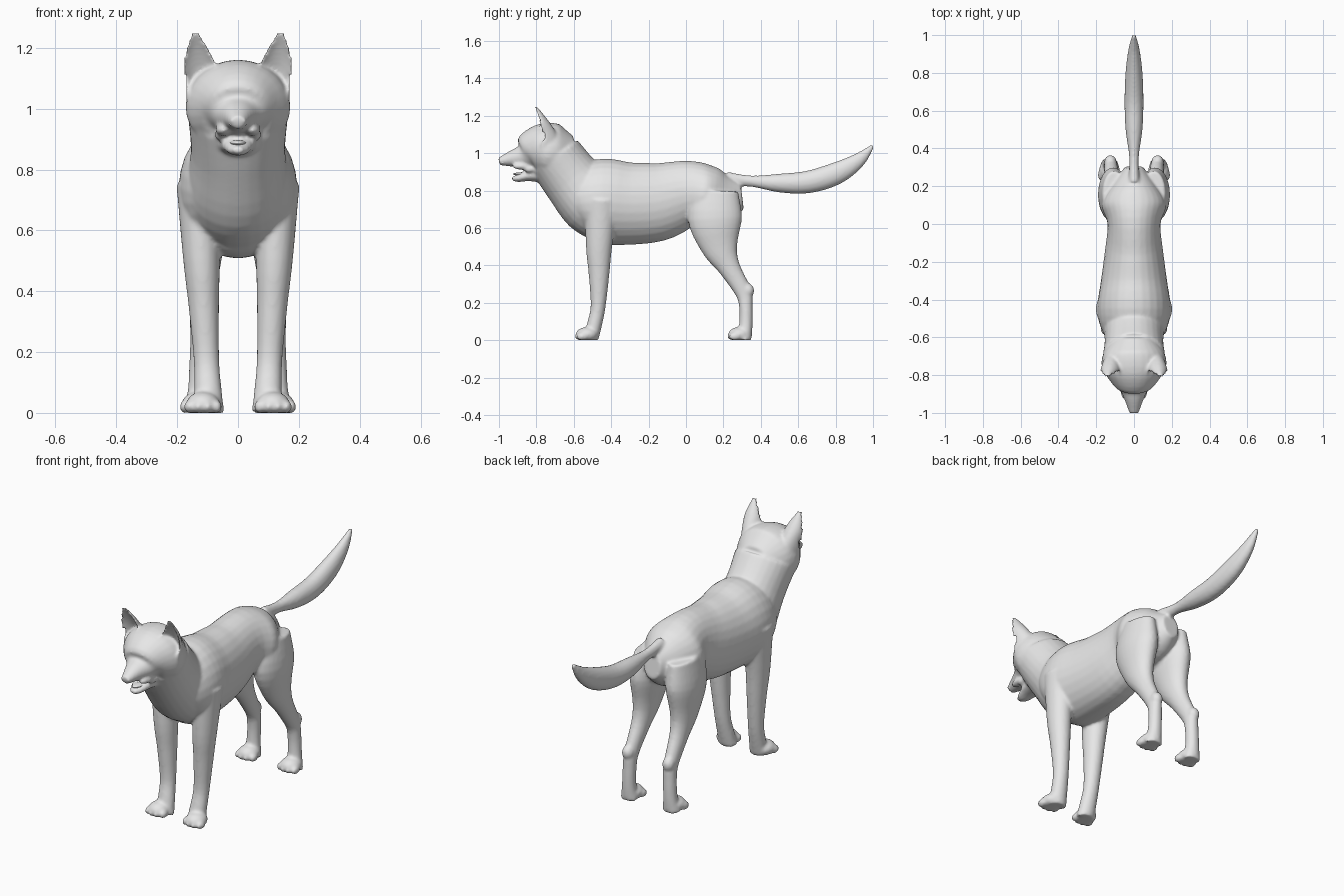
import bpy
import bmesh
from math import cos, sin, tau
from mathutils import Vector, Matrix

cube = bpy.data.objects.get("Cube")
if cube:
    bpy.data.objects.remove(cube, do_unlink=True)

# One plain colour for the whole animal
grey = bpy.data.materials.new("plain_grey")
grey.use_nodes = True
colour = (.8, .8, .8, 1)
grey.diffuse_color = colour
grey.node_tree.nodes["Principled BSDF"].inputs["Base Color"].default_value = colour


def blend(stations, steps=4):
    """Smoothly interpolate extra stations between the given ones."""
    rows = [Vector(station) for station in stations]
    last = len(rows) - 1
    result = []
    for i in range(last):
        start, end = rows[i], rows[i + 1]
        leave = (end - rows[max(i - 1, 0)]) / 2
        arrive = (rows[min(i + 2, last)] - start) / 2
        for k in range(steps):
            t = k / steps
            rest = 1 - t
            ease = t * t * (t + 3 * rest)
            result.append(start.lerp(end, ease)
                          + leave * (t * rest * rest) - arrive * (t * t * rest))
    return result + [rows[-1]]


def loft(bm, stations, side=1, offset=0, splay=0, cupped=False, sides=28):
    """Sweep ovals square to a side-on path of (y, z, half depth, half width).
    The path stands at x = offset + splay * z."""
    rows = blend(stations)
    loops = []
    for i, (y, z, depth, width) in enumerate(rows):
        before, after = rows[max(i - 1, 0)], rows[min(i + 1, len(rows) - 1)]
        run = (after - before).to_2d().normalized()
        middle = Vector((offset + splay * z, y, z))
        arm = Vector((0, -run.y, run.x)) * depth
        loop = []
        for k in range(sides):
            angle = tau * k / sides
            reach = cos(angle)
            if cupped:
                # The front wall folds back to hollow the shape
                reach = .6 + (1.6 * reach if reach < 0 else -.9 * reach)
            point = middle + arm * reach
            point.x = side * (point.x + width * sin(angle))
            loop.append(bm.verts.new(point))
        loops.append(loop)
    faces = [bm.faces.new(loops[0]), bm.faces.new(loops[-1])]
    for low, high in zip(loops, loops[1:]):
        for k in range(sides):
            n = (k + 1) % sides
            faces.append(bm.faces.new((low[k], low[n], high[n], high[k])))
    bmesh.ops.recalc_face_normals(bm, faces=faces)


def ball(bm, centre, radii, tilt=0):
    matrix = (Matrix.Translation(centre) @ Matrix.Rotation(tilt, 4, 'Y')
              @ Matrix.Diagonal((*radii, 1)))
    bmesh.ops.create_uvsphere(bm, u_segments=20, v_segments=12, radius=1, matrix=matrix)


def paw(bm, side, x, y):
    """Rounded pad with a fan of four toes in front."""
    ball(bm, (side * x, y, .03), (.055, .06, .04))
    for k in range(4):
        out = k - 1.5
        toe_y = y - .04 + abs(out) * .01
        ball(bm, (side * (x + out * .03), toe_y, .02), (.017, .03, .022))


def finish(bm, name):
    mesh = bpy.data.meshes.new(name)
    bm.to_mesh(mesh)
    bm.free()
    mesh.materials.append(grey)
    for face in mesh.polygons:
        face.use_smooth = True
    obj = bpy.data.objects.new(name, mesh)
    bpy.context.collection.objects.link(obj)
    return obj


# Side-on paths of the main masses
torso = [(.3, .77, .07, .05), (.2, .76, .14, .12), (.1, .77, .17, .17),
         (0, .78, .18, .14), (-.15, .74, .21, .155), (-.3, .73, .22, .175),
         (-.45, .74, .23, .195), (-.56, .73, .19, .17), (-.64, .7, .1, .1)]
neck = [(-.4, .66, .16, .16), (-.5, .74, .18, .17),
        (-.61, .86, .16, .155), (-.7, .98, .15, .165)]
head = [(-.6, 1, .09, .1), (-.68, 1, .15, .16), (-.76, 1.01, .15, .17),
        (-.83, 1, .12, .125), (-.87, .98, .07, .08), (-.93, .97, .045, .05),
        (-1, .955, .02, .025)]
jaw = [(-.75, .88, .04, .07), (-.84, .88, .03, .055),
       (-.9, .865, .02, .035), (-.93, .865, .01, .016)]
tail = [(.22, .86, .04, .03), (.35, .85, .03, .025), (.5, .84, .05, .045),
        (.65, .845, .06, .05), (.8, .89, .06, .045), (.92, .96, .04, .03),
        (1, 1.04, .01, .01)]
front_leg = [(-.45, .75, .09, .07), (-.465, .5, .07, .06), (-.465, .35, .055, .05),
             (-.47, .18, .04, .042), (-.49, .08, .04, .045), (-.51, 0, .04, .05)]
hind_leg = [(.16, .8, .12, .06), (.155, .65, .145, .08), (.18, .5, .1, .06),
            (.23, .39, .06, .045), (.305, .26, .045, .035), (.32, .18, .036, .035),
            (.32, .08, .036, .037), (.31, 0, .04, .05)]
ear = [(-.73, 1.02, .07, .06), (-.75, 1.1, .055, .057),
       (-.775, 1.17, .035, .05), (-.81, 1.25, .01, .013)]

bm = bmesh.new()
for part in (torso, neck, head, jaw, tail):
    loft(bm, part)
for side in (1, -1):
    loft(bm, front_leg, side, offset=.095, splay=.05)
    loft(bm, hind_leg, side, offset=.13, splay=-.03)
    loft(bm, ear, side, offset=-.035, splay=.14, cupped=True)
    paw(bm, side, .115, -.53)
    paw(bm, side, .13, .285)
    # Hock, shoulder and brow
    ball(bm, (side * .125, .33, .265), (.033, .035, .04))
    ball(bm, (side * .115, -.45, .7), (.08, .1, .15))
    ball(bm, (side * .07, -.835, 1.055), (.035, .02, .014), side * .3)
    # Upper lip curling back to the mouth corner
    ball(bm, (side * .048, -.87, .93), (.026, .06, .02))
    ball(bm, (side * .06, -.835, .91), (.02, .03, .014), side * -.6)
# Flat soles on the ground
for vert in bm.verts:
    vert.co.z = max(vert.co.z, 0)

# Fuse the masses into one skin and soften the joins
body = finish(bm, "body")
skin = body.modifiers.new("skin", 'REMESH')
skin.mode = 'VOXEL'
skin.voxel_size = .008
skin.use_smooth_shade = True
soften = body.modifiers.new("soften", 'SMOOTH')
soften.factor = .5
soften.iterations = 6

# Eyes
for label, side in (("left", 1), ("right", -1)):
    bm = bmesh.new()
    ball(bm, (side * .075, -.852, 1.03), (.02, .016, .012), side * -.15)
    finish(bm, label + "_eye")

# Nose with rounded wings
bm = bmesh.new()
ball(bm, (0, -.98, .96), (.024, .02, .016))
for side in (1, -1):
    ball(bm, (side * .017, -.977, .952), (.012, .016, .011))
finish(bm, "nose")

# Tongue
bm = bmesh.new()
ball(bm, (0, -.87, .888), (.027, .055, .01))
finish(bm, "tongue")
